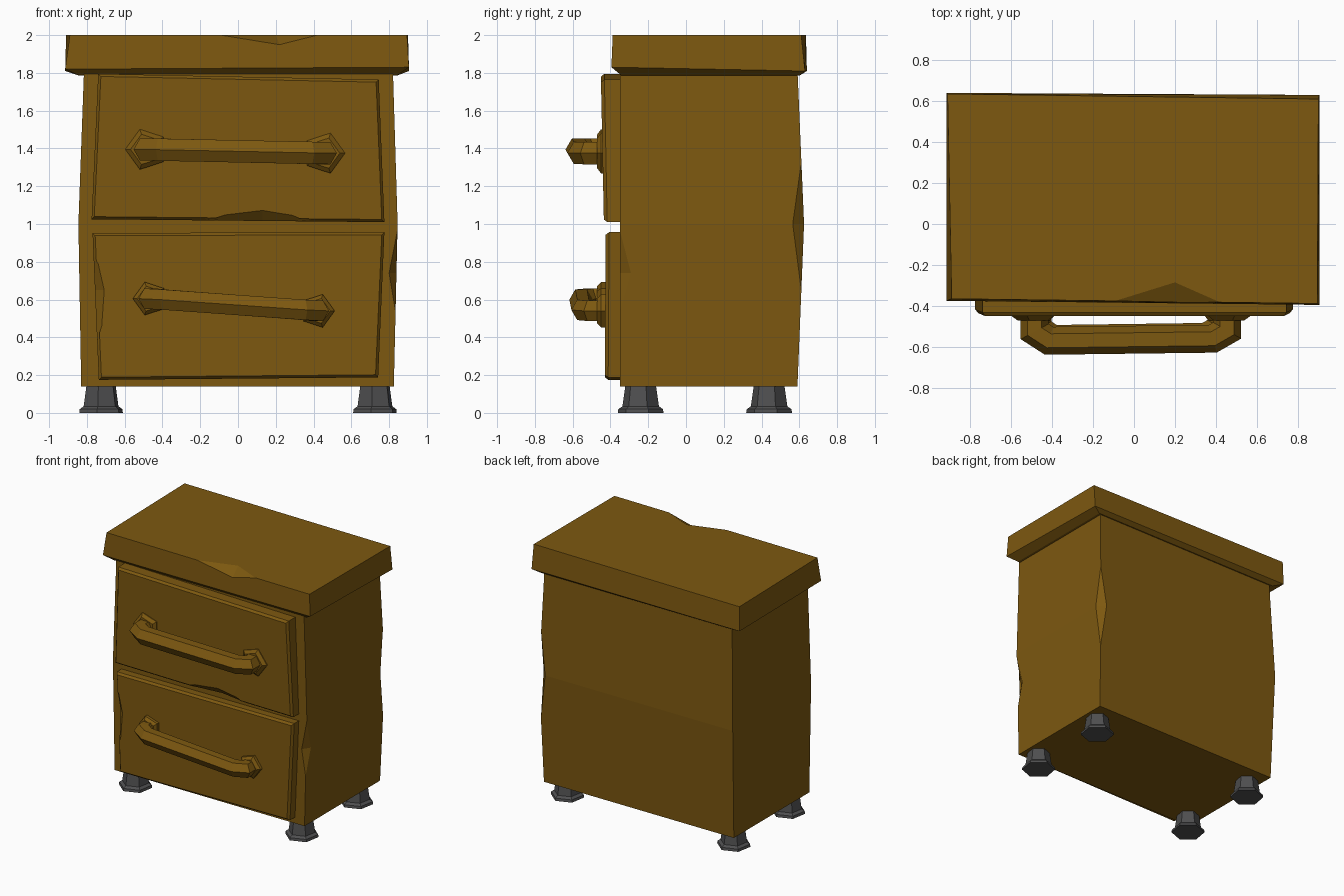
import bpy, bmesh, math
from mathutils import Vector

cube = bpy.data.objects.get("Cube")
if cube:
    bpy.data.objects.remove(cube, do_unlink=True)


def material(name, colour):
    m = bpy.data.materials.new(name)
    m.diffuse_color = (*colour, 1)
    m.use_nodes = True
    m.node_tree.nodes["Principled BSDF"].inputs["Base Color"].default_value = (*colour, 1)
    return m


WOOD = material("brown wood", (0.205, 0.098, 0.005))
METAL = material("dark grey metal", (0.078, 0.078, 0.08))


def add_object(name, bm, mat):
    bmesh.ops.recalc_face_normals(bm, faces=bm.faces)
    mesh = bpy.data.meshes.new(name)
    bm.to_mesh(mesh)
    bm.free()
    mesh.materials.append(mat)
    ob = bpy.data.objects.new(name, mesh)
    bpy.context.collection.objects.link(ob)
    return ob


def loft(name, rings, mat):
    """Join closed rings of equal length and cap both ends."""
    bm = bmesh.new()
    loops = [[bm.verts.new(p) for p in ring] for ring in rings]
    n = len(loops[0])
    for a, b in zip(loops, loops[1:]):
        for i in range(n):
            j = (i + 1) % n
            bm.faces.new((a[i], a[j], b[j], b[i]))
    bm.faces.new(loops[0])
    bm.faces.new(loops[-1])
    return add_object(name, bm, mat)


def chip(ob, a, b, p, q, out):
    """Knock a two-facet chip out of edge a-b; p and q lie on the two faces."""
    a, b, p, q = map(Vector, (a, b, p, q))
    o = (a + b) / 2 + Vector(out)
    bm = bmesh.new()
    for co in (a, b, p + (p - q) * 0.2, q + (q - p) * 0.2, o):
        bm.verts.new(co)
    bmesh.ops.convex_hull(bm, input=bm.verts)
    cutter = add_object("chip_cutter", bm, ob.data.materials[0])
    cutter.hide_render = True
    mod = ob.modifiers.new("chip", "BOOLEAN")
    mod.operation = "DIFFERENCE"
    mod.solver = "EXACT"
    mod.object = cutter
    bpy.context.view_layer.update()
    with bpy.context.temp_override(object=ob, active_object=ob):
        bpy.ops.object.modifier_apply(modifier=mod.name)
    bpy.data.objects.remove(cutter, do_unlink=True)


def rect(x0, x1, y0, y1, z):
    return [(x0, y0, z), (x1, y0, z), (x1, y1, z), (x0, y1, z)]


# Cabinet body, bulging at mid height
body = loft("cabinet_body", [
    rect(-0.83, 0.825, -0.35, 0.59, 0.14),
    rect(-0.845, 0.845, -0.35, 0.625, 1.0),
    rect(-0.815, 0.82, -0.35, 0.59, 1.82)], WOOD)
chip(body, (0.835, -0.35, 0.53), (0.845, -0.35, 0.97),
     (0.84, -0.29, 0.74), (0.8, -0.35, 0.74), (0.04, -0.04, 0))
chip(body, (0.838, 0.61, 0.64), (0.834, 0.612, 1.33),
     (0.845, 0.565, 1.0), (0.79, 0.625, 1.0), (0.06, 0.06, 0))

# Top slab with an undercut lower edge
top = loft("top_slab", [
    rect(-0.84, 0.84, -0.34, 0.6, 1.785),
    [(-0.915, -0.375, 1.82), (0.905, -0.395, 1.83), (0.905, 0.63, 1.81), (-0.915, 0.64, 1.81)],
    [(-0.89, -0.365, 2.0), (0.895, -0.388, 2.0), (0.9, 0.61, 2.0), (-0.91, 0.635, 2.0)]], WOOD)
chip(top, (-0.09, -0.375, 2.0), (0.42, -0.382, 2.0),
     (0.2, -0.285, 2.0), (0.22, -0.381, 1.95), (0, -0.06, 0.06))


def drawer(name, corners, y_back, y_top, y_bottom):
    """Drawer front from xz corners: top left, top right, bottom right, bottom left."""
    cx = sum(c[0] for c in corners) / 4
    cz = sum(c[1] for c in corners) / 4
    ys = (y_top, y_top, y_bottom, y_bottom)

    def ring(inset, push):
        return [(x - math.copysign(inset, x - cx), y + push, z - math.copysign(inset, z - cz))
                for (x, z), y in zip(corners, ys)]
    back = [(x, y_back, z) for x, z in corners]
    return loft(name, [back, ring(0, 0.018), ring(0.014, 0)], WOOD)


upper = drawer("upper_drawer", [(-0.74, 1.795), (0.745, 1.765), (0.775, 1.01), (-0.775, 1.025)],
               -0.345, -0.45, -0.435)
chip(upper, (-0.2, -0.428, 1.025), (0.4, -0.428, 1.02),
     (0.13, -0.436, 1.072), (0.13, -0.385, 1.018), (0, -0.05, -0.05))
lower = drawer("lower_drawer", [(-0.77, 0.952), (0.775, 0.957), (0.742, 0.188), (-0.737, 0.175)],
               -0.345, -0.425, -0.43)
chip(lower, (-0.74, -0.42, 0.33), (-0.76, -0.42, 0.85),
     (-0.705, -0.43, 0.65), (-0.758, -0.38, 0.65), (-0.06, -0.06, 0))


def handle(name, left, right, radius, plate, y_out):
    """Six-sided bent bar on two five-sided plates; left and right are (x, z)."""
    (xl, zl), (xr, zr) = left, right
    path = [(xl, -0.43), (xl, y_out + 0.045), (xl + 0.07, y_out),
            (xr - 0.07, y_out + 0.01), (xr, y_out + 0.05), (xr, -0.43)]
    path = [Vector(p) for p in path]
    rings = []
    for i, p in enumerate(path):
        d0 = (p - path[max(i - 1, 0)]).normalized()
        d1 = (path[min(i + 1, len(path) - 1)] - p).normalized()
        t = (d0 + d1).normalized()
        n = Vector((t.y, -t.x))
        mitre = 1 / max(t.dot(d1 if d1.length else d0), 0.5)
        z = zl + (zr - zl) * (p.x - xl) / (xr - xl)
        ring = []
        for k in range(6):
            a = k * math.pi / 3
            s = p + n * radius * mitre * math.cos(a)
            ring.append((s.x, s.y, z + radius * math.sin(a)))
        rings.append(ring)
    loft(name + "_bar", rings, WOOD)
    for side, (x, z), turn in (("right", left, math.pi), ("left", right, 0)):
        def ring(r, y):
            return [(x + r * math.cos(turn + k * math.tau / 5), y,
                     z + r * math.sin(turn + k * math.tau / 5)) for k in range(5)]
        loft(f"{name}_{side}_plate",
             [ring(plate, -0.42), ring(plate, -0.45), ring(plate * 0.75, -0.47)], WOOD)


handle("upper_handle", (-0.485, 1.395), (0.455, 1.375), 0.068, 0.112, -0.57)
handle("lower_handle", (-0.465, 0.605), (0.42, 0.54), 0.062, 0.092, -0.555)


# Feet: flared six-sided post on a flat pad
def foot(name, x, y, lean):
    def ring(r, z, dx=0):
        return [(x + dx + r * math.cos(k * math.pi / 3 + 0.35),
                 y + r * math.sin(k * math.pi / 3 + 0.35), z) for k in range(6)]
    loft(name, [ring(0.123, 0), ring(0.12, 0.02), ring(0.098, 0.035),
                ring(0.08, 0.16, lean)], METAL)


for sx, side in ((-1, "right"), (1, "left")):
    foot(f"front_{side}_foot", sx * 0.725, -0.24, 0)
    foot(f"back_{side}_foot", sx * 0.725, 0.44, 0)
